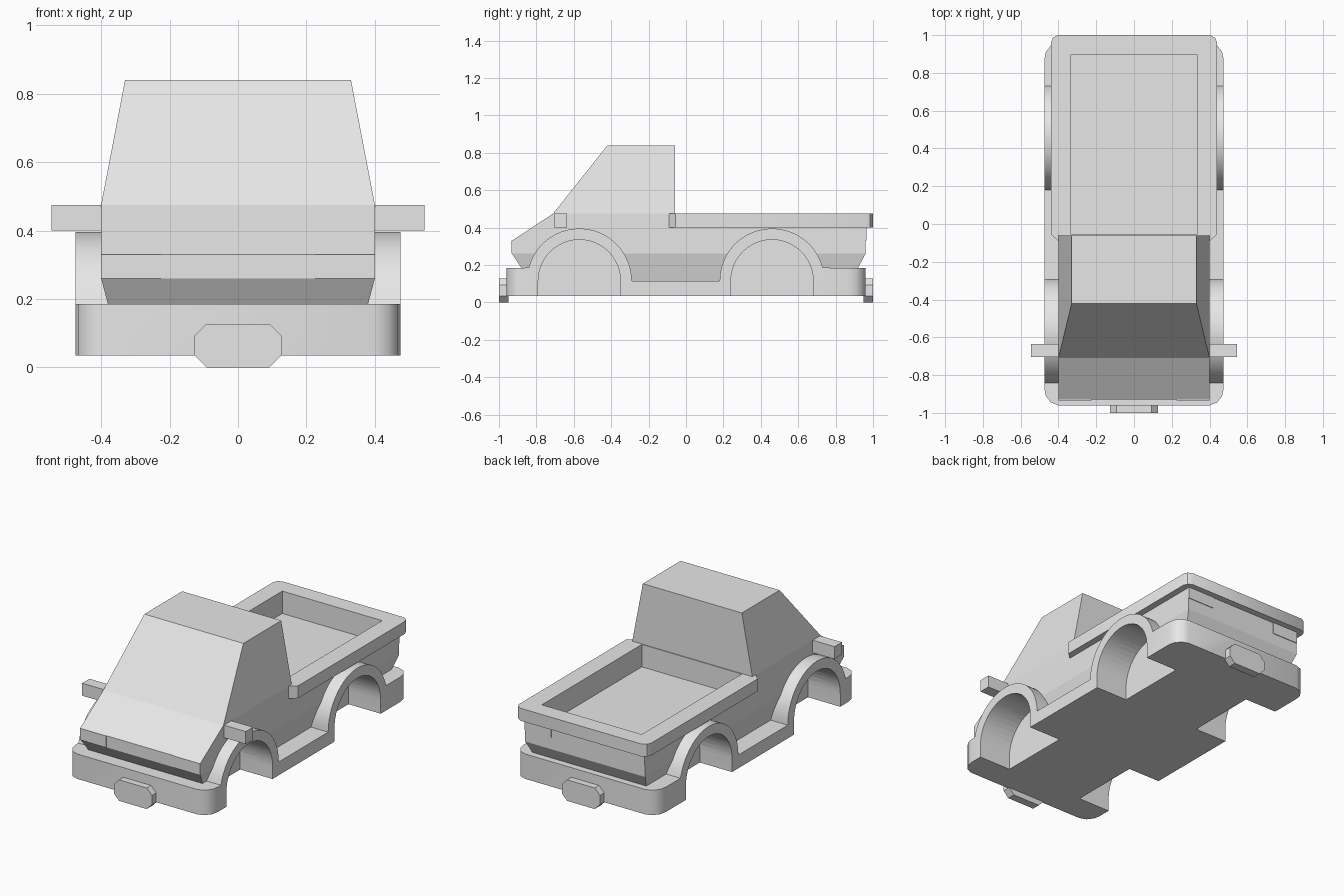
import bpy, bmesh, math

if "Cube" in bpy.data.objects:
    bpy.data.objects.remove(bpy.data.objects["Cube"])

paint = bpy.data.materials.new("light_grey_paint")
paint.diffuse_color = (0.8, 0.8, 0.8, 1)
paint.use_nodes = True
paint.node_tree.nodes["Principled BSDF"].inputs["Base Color"].default_value = paint.diffuse_color


def finish(name, bm, smooth=False):
    bmesh.ops.recalc_face_normals(bm, faces=bm.faces)
    me = bpy.data.meshes.new(name)
    bm.to_mesh(me)
    bm.free()
    ob = bpy.data.objects.new(name, me)
    bpy.context.collection.objects.link(ob)
    me.materials.append(paint)
    return ob


def add_prism(bm, pts, axis, a, b):
    """Extrude a 2D outline along an axis from a to b."""
    def place(p, t):
        return {'x': (t, p[0], p[1]), 'y': (p[0], t, p[1]), 'z': (p[0], p[1], t)}[axis]
    lo = [bm.verts.new(place(p, a)) for p in pts]
    hi = [bm.verts.new(place(p, b)) for p in pts]
    bm.faces.new(lo[::-1])
    bm.faces.new(hi)
    n = len(pts)
    for i in range(n):
        j = (i + 1) % n
        bm.faces.new((lo[i], lo[j], hi[j], hi[i]))


def prism(name, pts, axis, *spans):
    bm = bmesh.new()
    for a, b in spans:
        add_prism(bm, pts, axis, a, b)
    return finish(name, bm)


def hull(name, pts):
    """Convex solid, mirrored across x = 0."""
    bm = bmesh.new()
    for x, y, z in pts:
        for s in (1, -1):
            bm.verts.new((s * x, y, z))
    bmesh.ops.convex_hull(bm, input=bm.verts)
    bmesh.ops.dissolve_limit(bm, angle_limit=0.01, verts=bm.verts, edges=bm.edges)
    return finish(name, bm)


def rect(a, b, c, d):
    return [(a, c), (b, c), (b, d), (a, d)]


def arc(cy, r, a0, a1, n=24, cz=0.115):
    return [(cy + r * math.cos(math.radians(a0 + (a1 - a0) * i / n)),
             cz + r * math.sin(math.radians(a0 + (a1 - a0) * i / n))) for i in range(n + 1)]


def boolean(ob, cutter, op='DIFFERENCE'):
    m = ob.modifiers.new("cut", 'BOOLEAN')
    m.object, m.operation, m.solver = cutter, op, 'EXACT'
    bpy.context.view_layer.objects.active = ob
    with bpy.context.temp_override(object=ob, active_object=ob, selected_objects=[ob]):
        bpy.ops.object.modifier_apply(modifier=m.name)


def smooth(ob, deg=32):
    bpy.ops.object.select_all(action='DESELECT')
    ob.select_set(True)
    bpy.context.view_layer.objects.active = ob
    bpy.ops.object.shade_smooth_by_angle(angle=math.radians(deg))


FRONT, REAR = -0.57, 0.46      # wheel centres

# main body and cab
body = hull("body", [(.40, -.93, .26), (.40, -.93, .33), (.40, -.71, .475), (.40, .96, .475),
                     (.40, .96, .26), (.36, -.83, .11), (.36, .88, .11)])
cab = hull("cab", [(.40, -.71, .475), (.40, -.06, .475), (.33, -.42, .84), (.33, -.06, .84)])

# skirt: bumpers, sills and wheel arches in one outline
skirt = prism("bumpers_and_arches",
              [(-.96, .035), (.96, .035), (.96, .185)]
              + arc(REAR, .28, 14.5, 180) + arc(FRONT, .28, 0, 165.5) + [(-.96, .185)],
              'x', (-.475, .475))
corner = [(.475, .87), (.467, .91), (.44, .945), (.40, .96)]
half = corner + [(-x, y) for x, y in corner[::-1]]
plan = prism("plan_helper", half + [(-x, -y) for x, y in half], 'z', (-.1, .6))
boolean(skirt, plan, 'INTERSECT')

# bed rim
edge = [(.44, -.055), (.44, .96), (.43, .985), (.405, 1.0)]
rim = prism("bed_rim", [(.40, -.09)] + edge + [(-x, y) for x, y in edge[::-1]] + [(-.40, -.09)],
            'z', (.40, .475))

# load bed and wheel wells cut out
bed = prism("bed_helper", rect(-.333, .333, -.055, .897), 'z', (.34, 1.0))
cutters = [plan, bed]
for ob in (body, skirt, rim):
    boolean(ob, bed)
for cy in (FRONT, REAR):
    well = prism("well_helper", [(cy - .22, -.1), (cy + .22, -.1)] + arc(cy, .22, 0, 180),
                 'x', (-.6, -.26), (.26, .6))
    cutters.append(well)
    for ob in (body, skirt):
        boolean(ob, well)
for c in cutters:
    bpy.data.objects.remove(c)
smooth(skirt)
smooth(rim)

# mirrors
prism("side_mirrors", rect(-.705, -.635, .40, .475), 'x', (-.545, -.38), (.38, .545))

# number plates without lettering
plate = [(.127, .035), (.127, .092), (.092, .127), (-.092, .127),
         (-.127, .092), (-.127, .035), (-.092, 0), (.092, 0)]
prism("blank_plates", plate, 'y', (-1.0, -.95), (.95, 1.0))

# lamps as thin plates
for s in (-1, 1):
    x0, x1 = sorted((s * .225, s * .40))
    prism("headlight", rect(x0, x1, .26, .33), 'y', (-.934, -.928))
    prism("tail_light", rect(x0, x1, .33, .40), 'y', (.958, .964))
